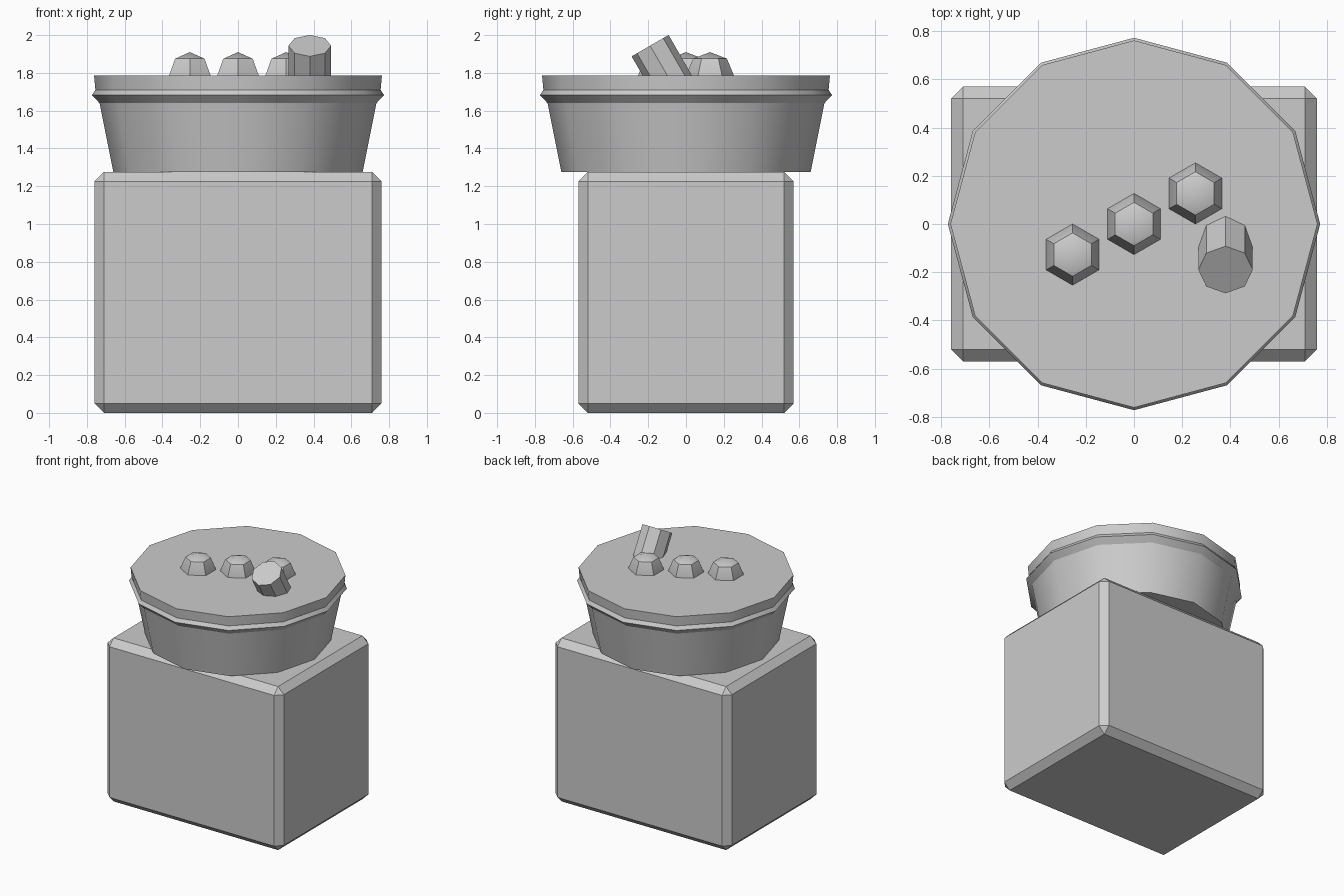
import bpy
import bmesh
from math import pi, sin, cos, radians

cube = bpy.data.objects.get("Cube")
if cube:
    bpy.data.objects.remove(cube, do_unlink=True)

grey = bpy.data.materials.new("plain_grey")
grey.use_nodes = True
colour = (0.6, 0.6, 0.6, 1)
grey.diffuse_color = colour
grey.node_tree.nodes["Principled BSDF"].inputs["Base Color"].default_value = colour


def finish(name, bm, location=(0, 0, 0), tilt=0.0):
    """Turn a bmesh into a named, shaded object."""
    bmesh.ops.recalc_face_normals(bm, faces=bm.faces)
    mesh = bpy.data.meshes.new(name)
    bm.to_mesh(mesh)
    bm.free()
    obj = bpy.data.objects.new(name, mesh)
    obj.location = location
    obj.rotation_euler.x = tilt
    mesh.materials.append(grey)
    bpy.context.collection.objects.link(obj)
    bpy.ops.object.select_all(action="DESELECT")
    obj.select_set(True)
    bpy.context.view_layer.objects.active = obj
    bpy.ops.object.shade_smooth_by_angle(angle=radians(31))
    return obj


def turned(name, profile, sides, start=0.0, apex=None, **placing):
    """Lathe (radius, z) pairs; close the top flat or with an apex."""
    bm = bmesh.new()
    rings = []
    for r, z in profile:
        angles = [start + 2 * pi * i / sides for i in range(sides)]
        rings.append([bm.verts.new((r * cos(a), r * sin(a), z)) for a in angles])
    for low, high in zip(rings, rings[1:]):
        for i in range(sides):
            j = (i + 1) % sides
            bm.faces.new((low[i], low[j], high[j], high[i]))
    bm.faces.new(rings[0][::-1])
    if apex is None:
        bm.faces.new(rings[-1])
    else:
        tip = bm.verts.new((0, 0, apex))
        for i in range(sides):
            bm.faces.new((rings[-1][i], rings[-1][(i + 1) % sides], tip))
    return finish(name, bm, **placing)


# Chamfered box base
bm = bmesh.new()
bmesh.ops.create_cube(bm, size=1)
bmesh.ops.scale(bm, vec=(1.52, 1.14, 1.275), verts=bm.verts)
bmesh.ops.bevel(bm, geom=bm.edges[:], offset=0.05, segments=1, affect="EDGES")
finish("base_box", bm, location=(0, 0, 0.6375))

# Twelve-sided tapered bowl with a ridge and flat lid
LID = 1.785
turned("bowl", [(0.66, 1.275), (0.733, 1.64), (0.773, 1.683),
                (0.755, 1.71), (0.762, LID)], 12)

# Row of three hexagonal domed studs
for side, name in ((-1, "right_stud"), (0, "middle_stud"), (1, "left_stud")):
    turned(name, [(0.127, -0.01), (0.127, 0), (0.09, 0.09)], 6, start=pi / 2,
           apex=0.125, location=(0.255 * side, 0.127 * side, LID))

# Leaning octagonal peg, origin at the centre of its upper end
turned("leaning_peg", [(0.113, -0.34), (0.113, 0)], 8,
       location=(0.38, -0.19, 1.944), tilt=radians(30))
